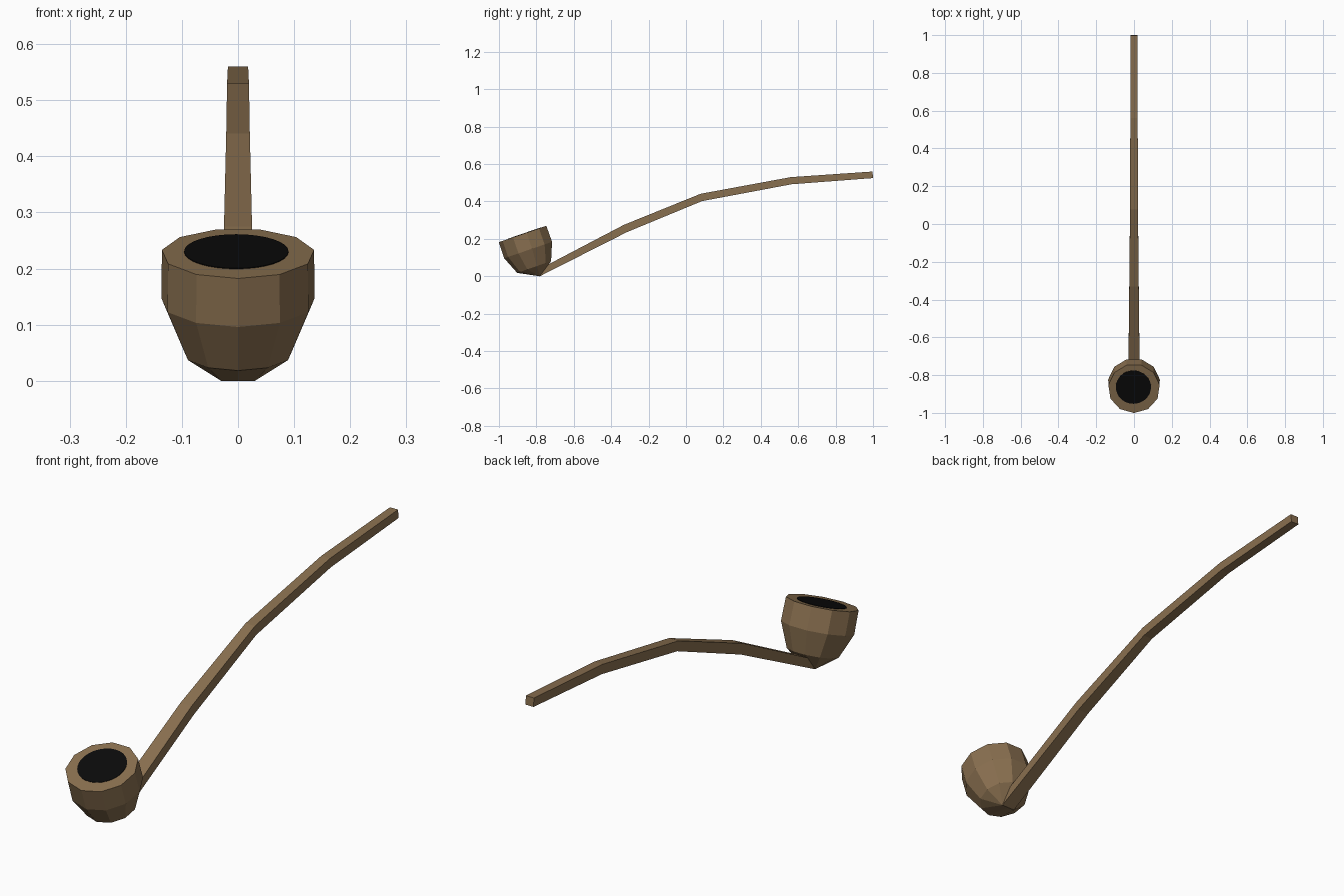
import bpy, bmesh, math
from mathutils import Vector, Matrix

if "Cube" in bpy.data.objects:
    bpy.data.objects.remove(bpy.data.objects["Cube"])


def material(name, rgb):
    m = bpy.data.materials.new(name)
    m.diffuse_color = (*rgb, 1)
    m.use_nodes = True
    m.node_tree.nodes["Principled BSDF"].inputs["Base Color"].default_value = m.diffuse_color
    return m


wood = material("brown wood", (0.25, 0.16, 0.079))
char = material("charred black", (0.003, 0.003, 0.003))

TILT = math.radians(-19.0)
RIM = Vector((0, -0.871, 0.227))
rot = Matrix.Rotation(-TILT, 3, 'X')
axis = rot @ Vector((0, 0, 1))


def circle(centre, r, n):
    # first corner points to the front
    out = []
    for i in range(n):
        a = 2 * math.pi * i / n
        out.append(centre + rot @ Vector((r * math.sin(a), -r * math.cos(a), 0)))
    return out


def make(name, rings, mat, cap_first=True, cap_last=True):
    bm = bmesh.new()
    loops = [[bm.verts.new(p) for p in ring] for ring in rings]
    n = len(loops[0])
    for a, b in zip(loops, loops[1:]):
        for i in range(n):
            j = (i + 1) % n
            bm.faces.new((a[i], a[j], b[j], b[i]))
    if cap_first:
        bm.faces.new(loops[0])
    if cap_last:
        bm.faces.new(loops[-1])
    bmesh.ops.remove_doubles(bm, verts=bm.verts, dist=1e-4)
    bmesh.ops.recalc_face_normals(bm, faces=bm.faces)
    me = bpy.data.meshes.new(name)
    bm.to_mesh(me)
    bm.free()
    me.materials.append(mat)
    ob = bpy.data.objects.new(name, me)
    bpy.context.collection.objects.link(ob)
    return ob


# bowl: eleven-sided tilted cup whose base narrows to a short keel
N = 11
bowl = [circle(RIM - axis * d, r, N)
        for d, r in ((0, 0.137), (0.091, 0.138), (0.187, 0.098))]
keel = []
for p in bowl[-1]:
    side = 0 if abs(p.x) < 1e-4 else math.copysign(1, p.x)
    keel.append(Vector((0.03 * side, -0.782, 0)))
make("bowl", bowl + [keel], wood, cap_last=False)

# dark opening: thin plate on the rim
c = RIM + rot @ Vector((-0.003, 0.008, 0))
make("bowl_opening", [circle(c - axis * 0.001, 0.093, 32),
                      circle(c + axis * 0.0015, 0.093, 32)], char)

# stem: tapered square bar; half width, bottom (y, z), top (y, z)
sections = [(0.030, (-0.782, 0.0), (-0.80, 0.03)),
            (0.025, (-0.316, 0.236), (-0.332, 0.275)),
            (0.021, (0.086, 0.402), (0.078, 0.441)),
            (0.0195, (0.565, 0.492), (0.56, 0.530)),
            (0.018, (1.0, 0.525), (0.997, 0.560))]
make("stem", [[Vector((-w, *b)), Vector((w, *b)), Vector((w, *t)), Vector((-w, *t))]
              for w, b, t in sections], wood)
